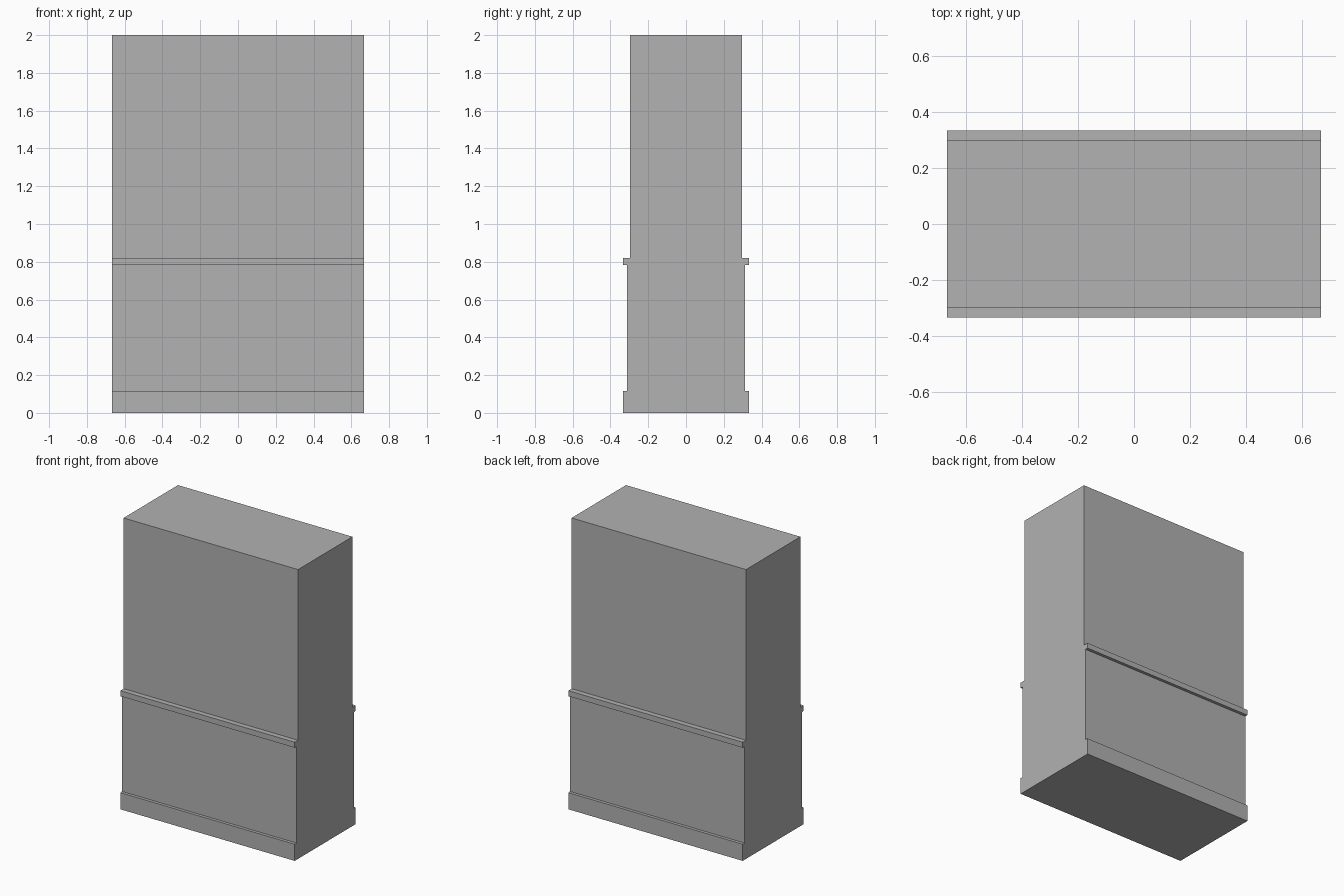
import bpy
import bmesh

cube = bpy.data.objects.get("Cube")
if cube:
    bpy.data.objects.remove(cube, do_unlink=True)

HALF_WIDTH = 0.667

# Half of the wall's cross-section, bottom to top: (half depth, height)
BASEBOARD = [(0.333, 0.0), (0.333, 0.115)]
LOWER_PANEL = [(0.312, 0.115), (0.312, 0.782)]
CHAIR_RAIL = [(0.333, 0.782), (0.333, 0.82)]
UPPER_WALL = [(0.297, 0.82), (0.297, 2.0)]
half = BASEBOARD + LOWER_PANEL + CHAIR_RAIL + UPPER_WALL

# Mirror the half into a closed outline
outline = half + [(-y, z) for y, z in reversed(half)]

# Plain grey plaster
grey = (0.445, 0.445, 0.445, 1.0)
mat = bpy.data.materials.new("plain_grey")
mat.use_nodes = True
mat.diffuse_color = grey
mat.node_tree.nodes["Principled BSDF"].inputs["Base Color"].default_value = grey

# Extrude the outline along the width
bm = bmesh.new()
end = bm.faces.new([bm.verts.new((-HALF_WIDTH, y, z)) for y, z in outline])
result = bmesh.ops.extrude_face_region(bm, geom=[end], use_keep_orig=True)
moved = [g for g in result["geom"] if isinstance(g, bmesh.types.BMVert)]
bmesh.ops.translate(bm, verts=moved, vec=(2 * HALF_WIDTH, 0, 0))
bmesh.ops.recalc_face_normals(bm, faces=bm.faces)

mesh = bpy.data.meshes.new("panelled_wall")
bm.to_mesh(mesh)
bm.free()
mesh.materials.append(mat)
wall = bpy.data.objects.new("panelled_wall", mesh)
bpy.context.collection.objects.link(wall)
